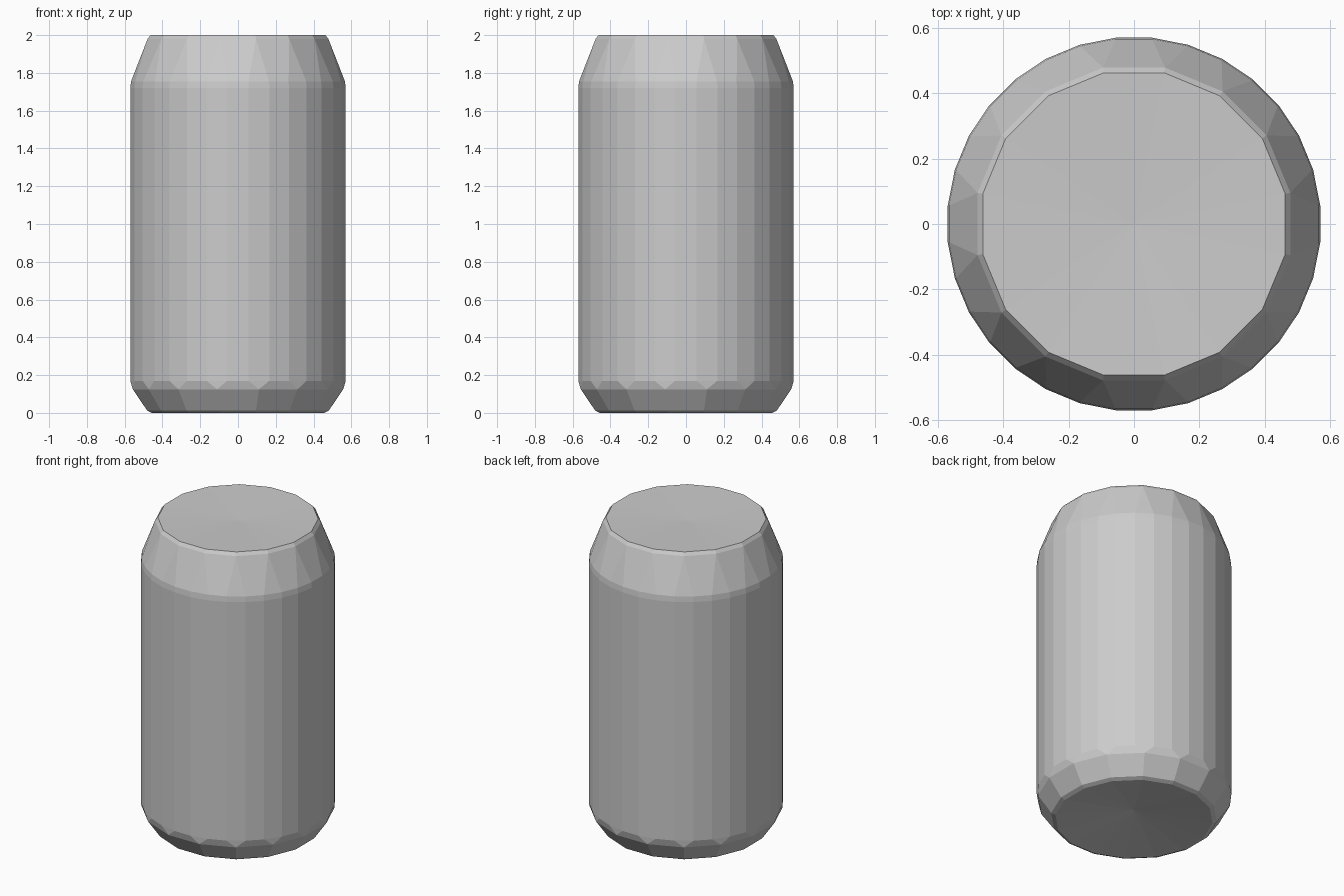
import bpy, bmesh, math

cube = bpy.data.objects.get("Cube")
if cube:
    bpy.data.objects.remove(cube, do_unlink=True)

metal = bpy.data.materials.new("grey metal")
metal.use_nodes = True
GREY = (0.6, 0.6, 0.6, 1)
metal.diffuse_color = GREY
metal.node_tree.nodes["Principled BSDF"].inputs["Base Color"].default_value = GREY

FINE, COARSE = 32, 16


def ring(bm, sides, radius, z):
    """Ring of vertices turned half a step, so flats face the axes."""
    step = math.tau / sides
    return [bm.verts.new((radius * math.cos((i + 0.5) * step),
                          radius * math.sin((i + 0.5) * step), z))
            for i in range(sides)]


def bridge(bm, a, b):
    """Join two rings; a ring may have twice the sides of the next."""
    if len(a) < len(b):
        a, b = b, a
    n, m = len(a), len(b)
    if n == m:
        for i in range(n):
            bm.faces.new((a[i], a[(i + 1) % n], b[(i + 1) % n], b[i]))
        return
    for j in range(m):
        bm.faces.new((a[2 * j], a[2 * j + 1], b[j]))
        bm.faces.new((a[2 * j + 1], a[(2 * j + 2) % n], b[(j + 1) % m], b[j]))


def turned_part(name, profile, apex=None):
    """Faceted surface of revolution from (sides, radius, z) rings."""
    bm = bmesh.new()
    rings = [ring(bm, *p) for p in profile]
    for a, b in zip(rings, rings[1:]):
        bridge(bm, a, b)
    if apex is not None:
        tip = bm.verts.new((0, 0, apex))
        last = rings[-1]
        for i, v in enumerate(last):
            bm.faces.new((v, last[(i + 1) % len(last)], tip))
    bmesh.ops.recalc_face_normals(bm, faces=bm.faces)
    # Open caps: turn them to face away from the can's middle
    if apex is not None:
        out = 1 if apex > 1 else -1
        if sum(f.normal.z * f.calc_area() for f in bm.faces) * out < 0:
            bmesh.ops.reverse_faces(bm, faces=bm.faces)
    mesh = bpy.data.meshes.new(name)
    bm.to_mesh(mesh)
    bm.free()
    mesh.materials.append(metal)
    obj = bpy.data.objects.new(name, mesh)
    bpy.context.collection.objects.link(obj)
    return obj


# Straight wall with tapered shoulder and foot
turned_part("can_body", [
    (COARSE, 0.49, 0.012),
    (COARSE, 0.568, 0.125),
    (FINE, 0.573, 0.17),
    (FINE, 0.573, 1.72),
    (FINE, 0.569, 1.755),
    (COARSE, 0.488, 1.98),
])

# Lid with a thin rim and a very shallow dish
turned_part("can_lid", [
    (COARSE, 0.488, 1.98),
    (COARSE, 0.472, 2.0),
], apex=1.985)

# Base with a shallow dome pushed up into the can
turned_part("can_base", [
    (COARSE, 0.49, 0.012),
    (COARSE, 0.465, 0.0),
], apex=0.06)
